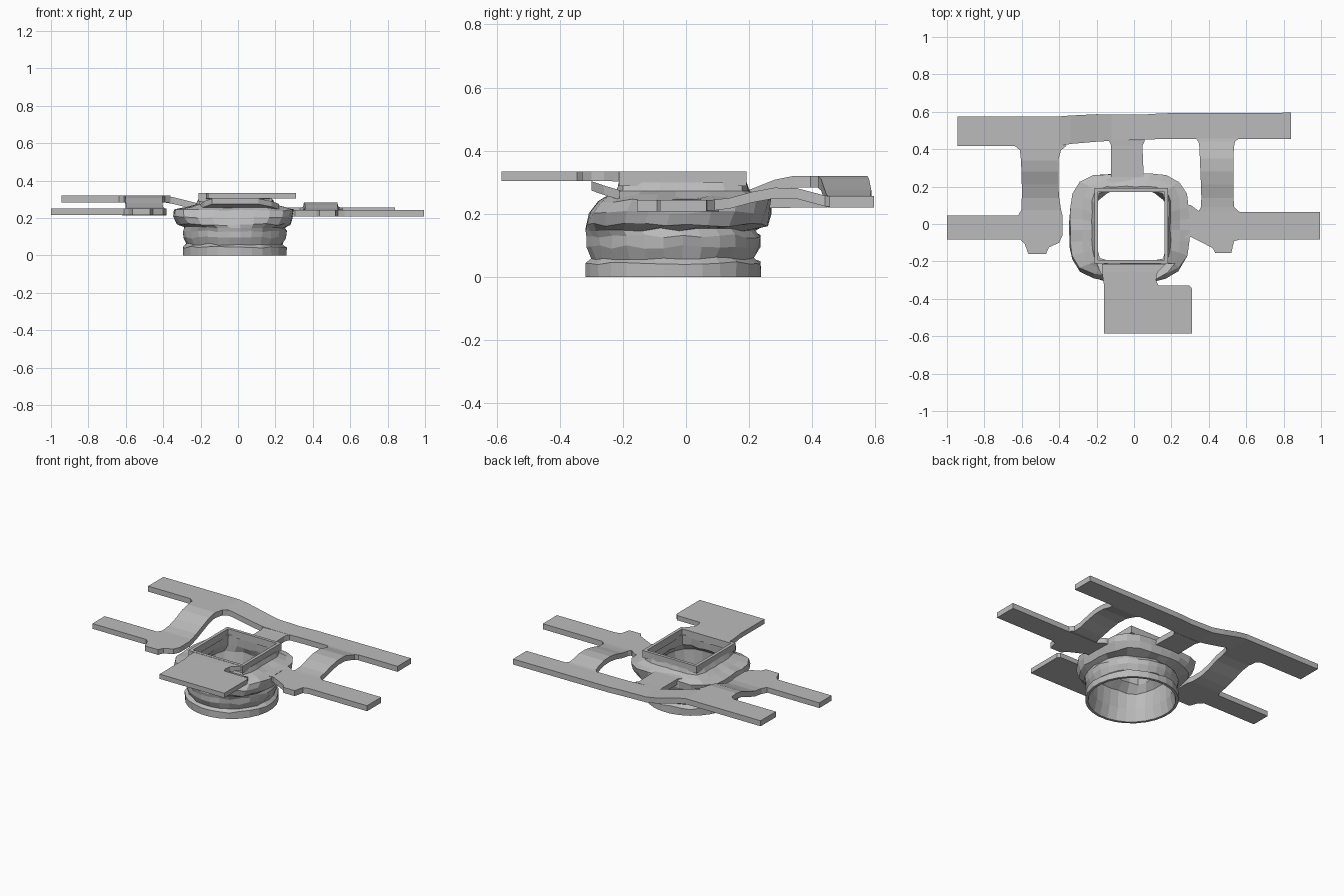
import bpy, bmesh, math, random

random.seed(4)
grey = bpy.data.materials.new("mid_grey")
grey.diffuse_color = (0.5, 0.5, 0.5, 1)


def finish(name, bm):
    bmesh.ops.recalc_face_normals(bm, faces=bm.faces)
    me = bpy.data.meshes.new(name)
    bm.to_mesh(me)
    bm.free()
    me.materials.append(grey)
    ob = bpy.data.objects.new(name, me)
    bpy.context.collection.objects.link(ob)
    return ob


def bridge(bm, a, b):
    n = len(a)
    for i in range(n):
        bm.faces.new((a[i], a[(i + 1) % n], b[(i + 1) % n], b[i]))


def ribbon(name, axis, thick, stations):
    """Bent plate; stations are (position along axis, low edge, high edge, top z)."""
    bm = bmesh.new()
    rings = []
    for t, lo, hi, z in stations:
        ring = []
        for w, h in ((lo, z - thick), (hi, z - thick), (hi, z), (lo, z)):
            ring.append(bm.verts.new((t, w, h) if axis == "x" else (w, t, h)))
        rings.append(ring)
    for a, b in zip(rings, rings[1:]):
        bridge(bm, a, b)
    bm.faces.new(rings[0])
    bm.faces.new(rings[-1])
    return finish(name, bm)


def shell(name, sections, count, jitter):
    """Closed hollow loft; sections are (z, x0, x1, y0, y1, roundness power)."""
    bm = bmesh.new()
    rings = []
    for z, x0, x1, y0, y1, p in sections:
        ring = []
        for i in range(count):
            a = math.tau * (i + 0.5) / count
            c, s = math.cos(a), math.sin(a)
            k = (abs(c) ** p + abs(s) ** p) ** (-1 / p)
            j = random.uniform(-jitter, jitter) if z > 0.02 else 0
            x = (x0 + x1) / 2 + (x1 - x0) / 2 * k * c * (1 + j)
            y = (y0 + y1) / 2 + (y1 - y0) / 2 * k * s * (1 + j)
            dz = random.uniform(-0.006, 0.006) if 0.02 < z < 0.27 else 0
            ring.append(bm.verts.new((x, y, z + dz)))
        rings.append(ring)
    for a, b in zip(rings, rings[1:] + rings[:1]):
        bridge(bm, a, b)
    return finish(name, bm)


# Crumpled hollow body: round foot, grooves, wide collar, square neck, inner wall
shell("body", [
    (0.000, -0.295, 0.260, -0.320, 0.240, 2),
    (0.045, -0.295, 0.260, -0.320, 0.240, 2),
    (0.060, -0.275, 0.240, -0.300, 0.215, 2),
    (0.095, -0.290, 0.255, -0.315, 0.235, 2),
    (0.130, -0.295, 0.260, -0.315, 0.235, 2),
    (0.150, -0.285, 0.250, -0.318, 0.215, 2.2),
    (0.165, -0.325, 0.280, -0.318, 0.260, 2.8),
    (0.205, -0.345, 0.295, -0.305, 0.268, 3.5),
    (0.242, -0.340, 0.295, -0.275, 0.268, 4),
    (0.256, -0.275, 0.245, -0.245, 0.235, 5),
    (0.272, -0.225, 0.195, -0.220, 0.200, 7),
    (0.300, -0.212, 0.185, -0.212, 0.190, 9),
    (0.300, -0.198, 0.168, -0.198, 0.178, 9),
    (0.235, -0.205, 0.172, -0.202, 0.182, 8),
    (0.190, -0.250, 0.215, -0.265, 0.200, 3),
    (0.080, -0.260, 0.225, -0.280, 0.200, 2),
    (0.000, -0.278, 0.243, -0.303, 0.223, 2),
], 28, 0.013)

# Thin square rim on top of the neck
bm = bmesh.new()
rings = []
for z, g in ((0.288, 0.012), (0.335, 0.012), (0.335, -0.008), (0.288, -0.008)):
    rings.append([bm.verts.new(v + (z,)) for v in (
        (-0.2 - g, -0.2 - g), (0.17 + g, -0.2 - g), (0.17 + g, 0.18 + g), (-0.2 - g, 0.18 + g))])
for a, b in zip(rings, rings[1:] + rings[:1]):
    bridge(bm, a, b)
finish("square_rim", bm)

# Raised front plate with its notch on the right
ribbon("front_plate", "y", 0.031, [
    (-0.585, -0.16, 0.31, 0.335), (-0.345, -0.16, 0.31, 0.335),
    (-0.328, -0.16, 0.295, 0.335), (-0.3275, -0.16, 0.13, 0.335),
    (-0.30, -0.165, 0.118, 0.335), (-0.26, -0.17, 0.125, 0.335),
    (-0.213, -0.17, 0.17, 0.334)])

# Slanted brace below the front plate
ribbon("front_brace", "y", 0.03, [
    (-0.30, -0.14, 0.11, 0.304), (-0.26, -0.18, 0.18, 0.29),
    (-0.21, -0.20, 0.22, 0.275)])

# Long back bar, stepping down from left to right
ribbon("back_bar", "x", 0.036, [
    (-0.945, 0.417, 0.575, 0.320), (-0.64, 0.417, 0.575, 0.320),
    (-0.40, 0.417, 0.575, 0.320), (-0.34, 0.428, 0.580, 0.310),
    (-0.20, 0.440, 0.587, 0.275), (-0.12, 0.445, 0.585, 0.260),
    (0.05, 0.450, 0.585, 0.256), (0.15, 0.455, 0.592, 0.256),
    (0.84, 0.455, 0.595, 0.256)])

# Stem from the body to the back bar
ribbon("back_stem", "y", 0.036, [
    (0.19, -0.20, 0.17, 0.262), (0.225, -0.17, 0.11, 0.258),
    (0.25, -0.122, 0.052, 0.255), (0.42, -0.122, 0.045, 0.256),
    (0.447, -0.135, 0.06, 0.257)])

# Right front arm with its tab, joined to the collar
ribbon("right_arm", "x", 0.036, [
    (0.25, -0.08, 0.11, 0.244), (0.305, -0.07, 0.10, 0.244),
    (0.345, -0.09, 0.07, 0.244), (0.42, -0.128, 0.07, 0.244),
    (0.435, -0.155, 0.07, 0.244), (0.52, -0.155, 0.07, 0.244),
    (0.535, -0.092, 0.068, 0.244), (0.57, -0.082, 0.065, 0.244),
    (0.995, -0.082, 0.065, 0.244)])

# Left front arm with its tab
ribbon("left_arm", "x", 0.034, [
    (-1.0, -0.082, 0.045, 0.250), (-0.61, -0.082, 0.045, 0.250),
    (-0.585, -0.105, 0.048, 0.250), (-0.565, -0.16, 0.05, 0.250),
    (-0.47, -0.16, 0.05, 0.250), (-0.455, -0.125, 0.05, 0.250),
    (-0.40, -0.10, 0.05, 0.250), (-0.382, -0.06, 0.05, 0.250)])

# Curved links between front arms and back bar
ribbon("left_link", "y", 0.036, [
    (0.045, -0.62, -0.382, 0.250), (0.075, -0.602, -0.39, 0.250),
    (0.14, -0.60, -0.40, 0.258), (0.21, -0.60, -0.405, 0.280),
    (0.28, -0.602, -0.405, 0.308), (0.34, -0.604, -0.405, 0.320),
    (0.395, -0.61, -0.39, 0.320), (0.419, -0.64, -0.36, 0.320)])
ribbon("right_link", "y", 0.034, [
    (0.067, 0.345, 0.56, 0.244), (0.09, 0.358, 0.536, 0.245),
    (0.14, 0.36, 0.532, 0.251), (0.21, 0.358, 0.532, 0.270),
    (0.28, 0.355, 0.532, 0.283), (0.35, 0.352, 0.532, 0.282),
    (0.41, 0.35, 0.534, 0.266), (0.44, 0.345, 0.54, 0.258),
    (0.457, 0.33, 0.56, 0.256)])
